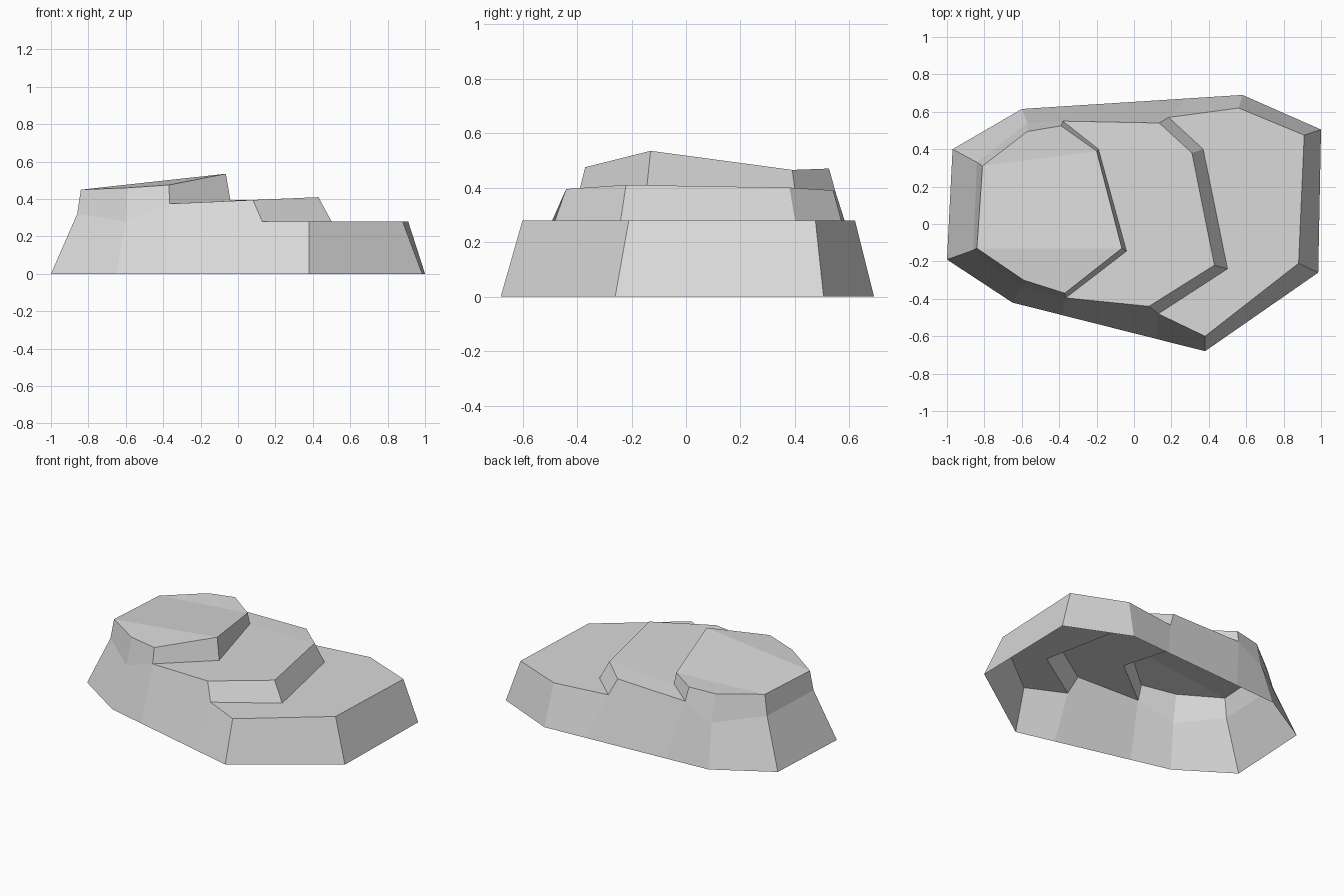
import bpy
import bmesh
from mathutils import Vector

default_cube = bpy.data.objects.get("Cube")
if default_cube:
    bpy.data.objects.remove(default_cube, do_unlink=True)


def make_material(name, rgb):
    colour = (*rgb, 1.0)
    material = bpy.data.materials.new(name)
    material.use_nodes = True
    material.diffuse_color = colour
    shader = material.node_tree.nodes["Principled BSDF"]
    shader.inputs["Base Color"].default_value = colour
    shader.inputs["Roughness"].default_value = 0.9
    return material


# Each profile crosses the rock from front to back with four points.
# Together they climb the left cliff and step down the terraces to the right.
ground_left = [(-.65, -.42, 0), (-1, -.19, 0), (-.97, .4, 0), (-.6, .615, 0)]
shoulder = [(-.6, -.34, .28), (-.86, -.14, .32), (-.84, .33, .32), (-.57, .54, .28)]
high_back = [(-.59, -.3, .46), (-.84, -.13, .45), (-.81, .31, .45), (-.57, .495, .46)]
high_rim = [(-.37, -.37, .475), (-.065, -.13, .535), (-.2, .39, .465), (-.39, .525, .47)]
high_foot = [(-.365, -.395, .375), (-.04, -.145, .39), (-.19, .4, .39), (-.38, .55, .38)]
middle_rim = [(.08, -.44, .395), (.43, -.22, .41), (.31, .38, .4), (.135, .54, .39)]
middle_foot = [(.13, -.48, .28), (.5, -.24, .28), (.37, .4, .28), (.185, .57, .28)]
low_rim = [(.38, -.6, .28), (.88, -.21, .28), (.91, .475, .28), (.56, .62, .28)]
ground_right = [(.38, -.68, 0), (.985, -.26, 0), (1, .505, 0), (.58, .69, 0)]

profiles = [ground_left, shoulder, high_back, high_rim, high_foot,
            middle_rim, middle_foot, low_rim, ground_right]

bm = bmesh.new()
rows = [[bm.verts.new(point) for point in profile] for profile in profiles]

# Terraces, risers and rounded end cliffs
for row, next_row in zip(rows, rows[1:]):
    for i in range(len(row) - 1):
        bm.faces.new((row[i], row[i + 1], next_row[i + 1], next_row[i]))


def long_wall(end):
    """Close the long side below the ends of the profiles."""
    left, side, back, top, foot, mid, step, low, right = [row[end] for row in rows]
    under_high, under_middle = [
        bm.verts.new(Vector(left.co).lerp(right.co, t)) for t in (.26, .75)]
    for corners in ((left, under_high, foot, side),
                    (side, foot, top, back),
                    (under_high, under_middle, step, mid, foot),
                    (under_middle, right, low, step)):
        bm.faces.new(corners)


# Front and back cliffs, leaving the underside open
long_wall(0)
long_wall(-1)

# Point every face outward, judged by the flat low terrace
bmesh.ops.recalc_face_normals(bm, faces=bm.faces[:])
bm.normal_update()
low_terrace = max(bm.faces, key=lambda face: abs(face.normal.z))
if low_terrace.normal.z < 0:
    bmesh.ops.reverse_faces(bm, faces=bm.faces[:])

mesh = bpy.data.meshes.new("stepped_rock")
bm.to_mesh(mesh)
bm.free()
mesh.materials.append(make_material("pale_grey_stone", (.7, .7, .7)))
rock = bpy.data.objects.new("stepped_rock", mesh)
bpy.context.collection.objects.link(rock)
